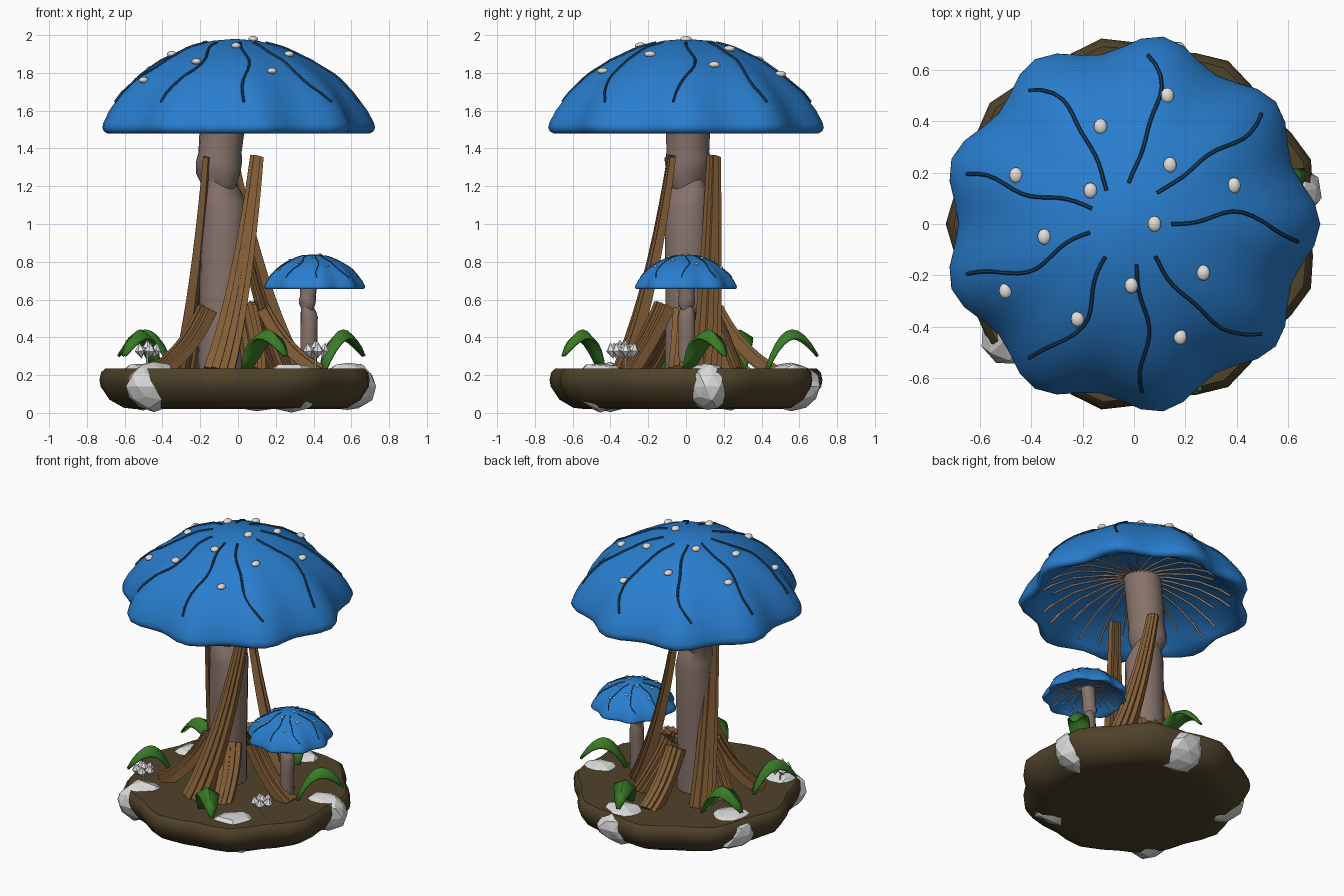
import bpy, bmesh, math, random
from math import sin, cos, pi, radians
from mathutils import Vector, Matrix

random.seed(4)
cube = bpy.data.objects.get("Cube")
if cube:
    bpy.data.objects.remove(cube)


def material(name, r, g, b):
    m = bpy.data.materials.new(name)
    m.use_nodes = True
    m.diffuse_color = (r, g, b, 1)
    m.node_tree.nodes["Principled BSDF"].inputs["Base Color"].default_value = (r, g, b, 1)
    return m


BLUE = material("cap blue", .022, .208, .62)
NAVY = material("vein navy", .01, .055, .14)
SPOT = material("spot cream", .76, .73, .69)
STEM = material("stem taupe", .24, .17, .145)
GILL = material("gill beige", .42, .31, .25)
WOOD = material("root wood", .23, .112, .038)
SOIL = material("soil brown", .078, .055, .023)
ROCK = material("rock grey", .7, .7, .7)
LEAF = material("leaf green", .042, .2, .02)
PETAL = material("petal white", .88, .88, .88)


def finish(name, bm, mat, smooth=None, matrix=None):
    if matrix:
        bm.transform(matrix)
    bmesh.ops.recalc_face_normals(bm, faces=bm.faces)
    mesh = bpy.data.meshes.new(name)
    bm.to_mesh(mesh)
    bm.free()
    mesh.materials.append(mat)
    ob = bpy.data.objects.new(name, mesh)
    bpy.context.collection.objects.link(ob)
    if smooth:
        bpy.ops.object.select_all(action='DESELECT')
        ob.select_set(True)
        bpy.context.view_layer.objects.active = ob
        bpy.ops.object.shade_smooth_by_angle(angle=radians(smooth))
    return ob


def skin(bm, rings):
    """Bridge closed rings of points into a capped tube."""
    loops = [[bm.verts.new(p) for p in ring] for ring in rings]
    n = len(loops[0])
    for a, b in zip(loops, loops[1:]):
        for i in range(n):
            bm.faces.new((a[i], a[(i + 1) % n], b[(i + 1) % n], b[i]))
    bm.faces.new(loops[0])
    bm.faces.new(loops[-1])


def sweep(bm, pts, widths, depths, sides, hint, turn=0):
    """Tube along pts; hint is the rough outward direction."""
    rings = []
    for k, p in enumerate(pts):
        t = (pts[min(k + 1, len(pts) - 1)] - pts[max(k - 1, 0)]).normalized()
        u = t.cross(hint).normalized()
        v = u.cross(t)
        rings.append([p + u * widths[k] * cos(a) + v * depths[k] * sin(a)
                      for a in (turn + 2 * pi * i / sides for i in range(sides))])
    skin(bm, rings)


def lobe(r, a, amount):
    return 1 + amount * (r / .7) ** 2 * cos(9 * a)


def lobed(profile, phase, amount, cx, segs):
    """Lathe rings with nine soft lobes that grow toward the rim."""
    return [[Vector((cx + r * lobe(r, a - phase, amount) * cos(a),
                     r * lobe(r, a - phase, amount) * sin(a), z))
             for a in (2 * pi * i / segs for i in range(segs))] for r, z in profile]


def interp(profile, r):
    for (r0, z0), (r1, z1) in zip(profile, profile[1:]):
        if r <= r1:
            return z0 + (z1 - z0) * (r - r0) / (r1 - r0)
    return profile[-1][1]


OUTER = [(.004, 1.98), (.12, 1.97), (.25, 1.935), (.4, 1.865), (.52, 1.782), (.61, 1.69),
         (.67, 1.6), (.7, 1.535)]
RIM = [(.705, 1.51), (.697, 1.49), (.68, 1.48), (.66, 1.482)]
INNER = [(.004, 1.7), (.2, 1.685), (.4, 1.64), (.55, 1.565), (.615, 1.51)]
CX = -.015


def on_cap(r, a, lift):
    f = lobe(r, a, .05)
    return Vector((CX + r * f * cos(a), r * f * sin(a), interp(OUTER, r) + lift))


SPOTS = [(.13, .5), (-.13, .38), (.14, .23), (.39, .15), (-.46, .19), (-.17, .13), (.08, 0),
         (-.35, -.05), (.27, -.19), (-.01, -.24), (-.5, -.26), (-.22, -.37), (.18, -.44)]
# start angle, sideways bow, end angle
VEINS = [(0, 8, -6), (49, -5, 40), (92, -11, 84), (125, -10, 127), (158, 2, 163),
         (192, 9, 197), (233, 11, 233), (279, 2, 274), (308, -7, 320)]
TRUNK = [(.18, -.09, .125), (.5, -.085, .12), (.8, -.08, .122), (1.08, -.075, .122),
         (1.15, -.085, .112), (1.21, -.1, .09), (1.27, -.105, .118), (1.33, -.1, .122),
         (1.38, -.095, .114), (1.46, -.088, .118), (1.72, -.06, .12)]


def mushroom(prefix, mx):
    # stem with a pinched, twisted collar
    bm = bmesh.new()
    skin(bm, [[Vector((x + r * cos(a), .01 + r * sin(a), z + (.025 * sin(2 * a) if 1.1 < z < 1.4 else 0)))
               for a in (2 * pi * i / 18 for i in range(18))] for z, x, r in TRUNK])
    finish(prefix + "_stem", bm, STEM, 40, mx)
    # cap shell with a plain round hollow
    bm = bmesh.new()
    skin(bm, lobed(OUTER + RIM, 0, .05, CX, 54) + lobed(INNER[::-1], 0, 0, CX, 54))
    finish(prefix + "_cap", bm, BLUE, 60, mx)
    # wavy veins on top
    bm = bmesh.new()
    for start, bow, end in VEINS:
        pts = [on_cap(.16 + .48 * s, radians(start + (end - start) * s + bow * sin(pi * s)
                                             - 2 * sin(3 * pi * s)), .001)
               for s in (i / 14 for i in range(15))]
        sweep(bm, pts, [.0075] * 15, [.0085] * 15, 6, Vector((0, 0, 1)))
    finish(prefix + "_cap_veins", bm, NAVY, 50, mx)
    # straight gills beneath
    bm = bmesh.new()
    for k in range(27):
        a = 2 * pi * k / 27
        end = .6 if k % 3 else .52
        pts = [Vector((CX + r * cos(a), r * sin(a), interp(INNER, r) - .003))
               for r in (.08 + (end - .08) * i / 8 for i in range(9))]
        sweep(bm, pts, [.007] * 9, [.008] * 9, 5, Vector((0, 0, 1)))
    finish(prefix + "_gills", bm, GILL, 50, mx)
    # raised spots
    bm = bmesh.new()
    for x, y in SPOTS:
        r, a = math.hypot(x - CX, y), math.atan2(y, x - CX)
        p = on_cap(r / lobe(r, a, .05), a, .006)
        bmesh.ops.create_uvsphere(bm, u_segments=12, v_segments=8, radius=1,
                                  matrix=Matrix.Translation(p) @ Matrix.Diagonal((.026, .031, .017, 1)))
    finish(prefix + "_cap_spots", bm, SPOT, 60, mx)


mushroom("large", Matrix())
mushroom("small", Matrix.Translation((.405, 0, .107)) @ Matrix.Scale(.37, 4))

# soil island
bm = bmesh.new()
skin(bm, lobed([(.53, .02), (.59, .027), (.66, .07), (.703, .14), (.708, .175), (.7, .215), (.68, .235)],
               radians(20), .035, 0, 36))
finish("soil_base", bm, SOIL, 35)


def bezier(a, b, c, n=11):
    a, b, c = Vector(a), Vector(b), Vector(c)
    return [a * (1 - t) ** 2 + b * 2 * t * (1 - t) + c * t * t for t in (i / (n - 1) for i in range(n))]


def root(name, foot, mid, top, wide, narrow, turn):
    """Bundle of square strands leaning on the trunk."""
    bm = bmesh.new()
    path = bezier(foot, mid, top)
    hint = Vector((path[5].x, path[5].y, .25)).normalized()
    across = (path[-1] - path[0]).cross(hint).normalized()
    out = across.cross(path[-1] - path[0]).normalized()
    sizes = [wide + (narrow - wide) * i / 10 for i in range(11)]
    for j, step in enumerate((-.2, .5, .2, -.45)):
        pts = [p + across * (j - 1.5) * s * 1.15 + out * s * step for p, s in zip(path, sizes)]
        sweep(bm, pts, [s * .88 for s in sizes], [s * 1.45 for s in sizes], 4, hint, pi / 4)
    finish(name, bm, WOOD, 30, Matrix.Translation((-.03, 0, 0)) @ Matrix.Rotation(turn, 4, 'Z'))


THIRD = 2 * pi / 3
for side, turn, low_turn in (("front", 0, 0), ("right", THIRD, THIRD + .45), ("left", -THIRD, -THIRD)):
    root("long_root_" + side, (-.07, -.34, .22), (.05, -.18, .62), (.13, -.075, 1.36), .034, .015, turn)
    root("low_root_" + side, (-.4, -.23, .22), (-.24, -.14, .32), (-.14, -.085, .55), .026, .025, low_turn)
    root("short_root_" + side, (.12, -.31, .22), (.11, -.19, .4), (.06, -.12, .57), .025, .028, turn)

# boulders around the rim
for k, (deg, dist, wide, tang) in enumerate([(11, .59, .15, .125), (80, .565, .165, .18),
                                             (155, .555, .17, .18), (222, .6, .16, .13),
                                             (-58, .535, .15, .19)]):
    bm = bmesh.new()
    bmesh.ops.create_icosphere(bm, subdivisions=2, radius=1)
    for v in bm.verts:
        v.co *= random.uniform(.92, 1.07)
    mx = (Matrix.Rotation(radians(deg), 4, 'Z') @ Matrix.Translation((dist, 0, .14))
          @ Matrix.Diagonal((wide, tang, .13, 1)))
    finish("boulder_%d" % (k + 1), bm, ROCK, None, mx)

# arching leaves with drooping edges
for k, deg in enumerate((14, 84, 152, 207, -72)):
    bm = bmesh.new()
    spine = bezier((.43, -.1, .23), (.54, -.03, .61), (.7, .04, .31), 10)
    rows = []
    for i, p in enumerate(spine):
        w = .012 + .06 * sin(pi * min(1, (i + .6) / 9.6)) ** .8
        rows.append([bm.verts.new(p + Vector((-.3, 1, 0)).normalized() * w * s
                                  - Vector((0, 0, .6 * w * abs(s)))) for s in (-1, 0, 1)])
    for a, b in zip(rows, rows[1:]):
        for j in range(2):
            bm.faces.new((a[j], a[j + 1], b[j + 1], b[j]))
    ob = finish("leaf_%d" % (k + 1), bm, LEAF, 40, Matrix.Rotation(radians(deg), 4, 'Z'))
    mod = ob.modifiers.new("thickness", 'SOLIDIFY')
    mod.thickness = .012

# small white flowers: rings of pointed buds
for name, x, y in (("left", .41, -.32), ("right", -.48, -.35)):
    bm = bmesh.new()
    for k in range(6):
        a = 2 * pi * k / 5
        d = .045 if k < 5 else 0
        mx = (Matrix.Translation((x + d * cos(a), y + d * sin(a), .33 if k < 5 else .345))
              @ Matrix.Rotation(a, 4, 'Z') @ Matrix.Rotation(.2 if k < 5 else 0, 4, 'Y'))
        for flip, depth in ((0, .042), (pi, .042)):
            bmesh.ops.create_cone(bm, segments=6, radius1=.03, radius2=0, depth=depth, cap_ends=False,
                                  matrix=mx @ Matrix.Rotation(flip, 4, 'X')
                                  @ Matrix.Translation((0, 0, depth / 2)))
    sweep(bm, [Vector((x, y, .22)), Vector((x, y, .33))], [.006] * 2, [.006] * 2, 6, Vector((0, 1, 0)))
    finish("flower_" + name, bm, PETAL)
